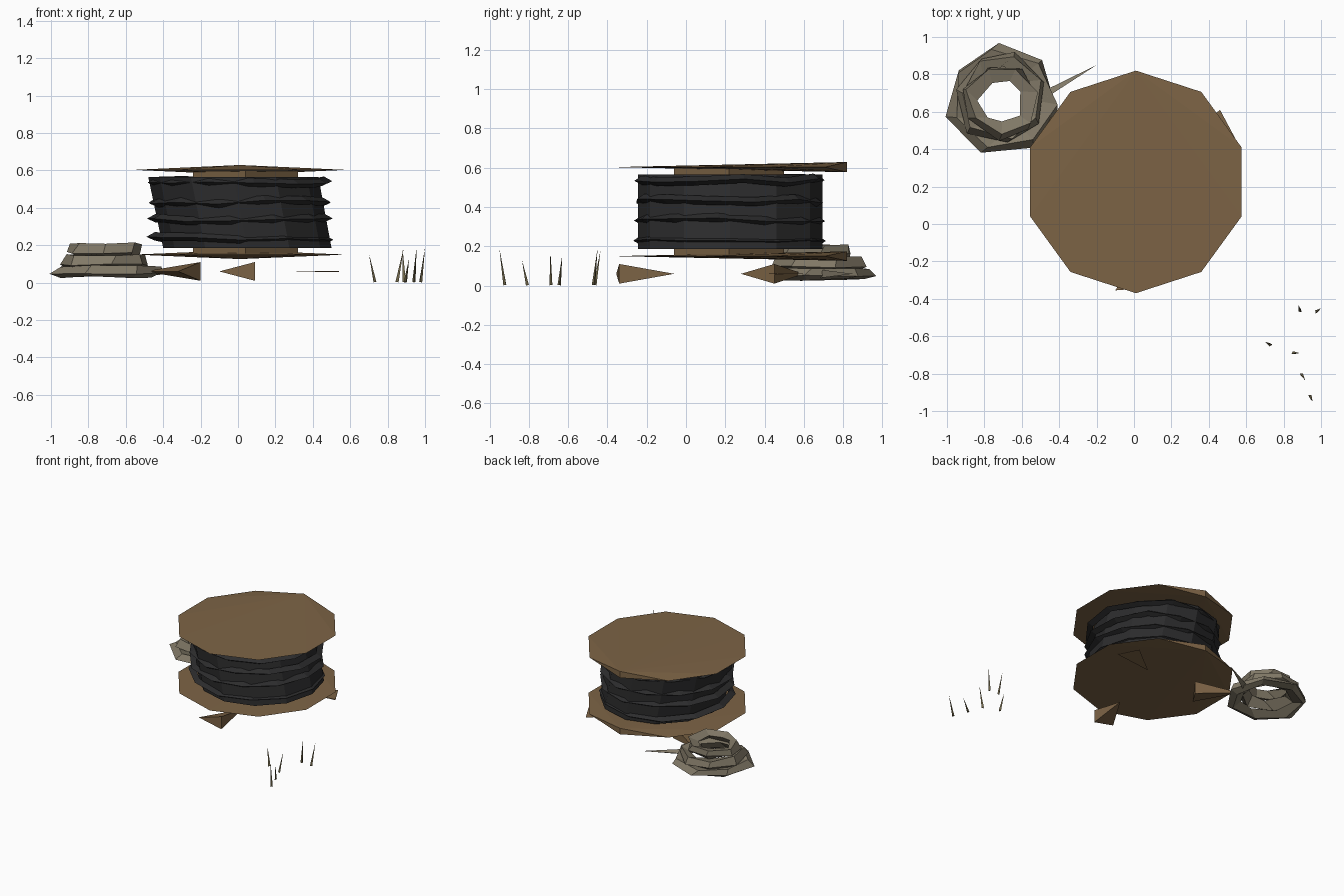
import bpy
import random
from math import sin, cos, pi, tau
from mathutils import Vector

random.seed(4)
cube = bpy.data.objects.get("Cube")
if cube:
    bpy.data.objects.remove(cube)


def material(name, rgb):
    m = bpy.data.materials.new(name)
    m.use_nodes = True
    m.diffuse_color = (*rgb, 1)
    m.node_tree.nodes["Principled BSDF"].inputs["Base Color"].default_value = (*rgb, 1)
    return m


wood = material("brown wood", (0.205, 0.127, 0.06))
cable = material("black cable", (0.025, 0.025, 0.026))
hemp = material("grey hemp", (0.22, 0.19, 0.135))
straw = material("dry straw", (0.17, 0.14, 0.07))


def build(name, verts, faces, mat):
    me = bpy.data.meshes.new(name)
    me.from_pydata(verts, [], faces)
    me.materials.append(mat)
    ob = bpy.data.objects.new(name, me)
    bpy.context.collection.objects.link(ob)
    bpy.context.view_layer.objects.active = ob
    bpy.ops.object.mode_set(mode='EDIT')
    bpy.ops.mesh.select_all(action='SELECT')
    bpy.ops.mesh.normals_make_consistent(inside=False)
    bpy.ops.object.mode_set(mode='OBJECT')
    return ob


def loop(cx, cy, rx, ry, z, n, turn=0.0):
    return [Vector((cx + rx * cos(tau * i / n + turn), cy + ry * sin(tau * i / n + turn), z))
            for i in range(n)]


def loft(name, loops, mat, closed=False):
    """Skin a list of equal loops; closed wraps into a ring, otherwise the ends are capped."""
    n, k = len(loops[0]), len(loops)
    faces = []
    for a in range(k if closed else k - 1):
        b = (a + 1) % k
        for i in range(n):
            j = (i + 1) % n
            faces.append((a * n + i, a * n + j, b * n + j, b * n + i))
    if not closed:
        faces += [tuple(range(n)), tuple(range((k - 1) * n, k * n))]
    return build(name, [v for l in loops for v in l], faces, mat)


# Flanges: decagons that thicken towards the single back corner
def flange(name, z, half):
    rim = loop(0.01, 0.225, 0.595, 0.595, z, 10, pi / 2)
    back = rim[0]
    up, down = Vector((0, 0, half)), Vector((0, 0, -half))
    verts = [back + up] + rim[1:] + [back + down]
    faces = [(0, i, i + 1) for i in range(1, 9)] + [(10, i + 1, i) for i in range(1, 9)]
    faces += [(0, 10, 1), (0, 9, 10)]
    build(name, verts, faces, wood)


flange("top_flange", 0.603, 0.026)
flange("bottom_flange", 0.15, 0.024)

# Square hub joining the flanges
loft("hub", [loop(0.04, 0.22, 0.28, 0.28, z, 4) for z in (0.145, 0.6)], wood)

# Leaning cable drum with jagged windings
loft("cable_drum", [loop(0.05, 0.225, 0.45, 0.47, 0.185, 12),
                    loop(-0.025, 0.225, 0.455, 0.47, 0.565, 12)], cable)
for w, z in enumerate((0.235, 0.335, 0.43, 0.535)):
    n = 12
    turn = w * 0.4
    outer = loop(0.01, 0.222, 0.5, 0.49, z, n, turn)
    upper = loop(0.01, 0.222, 0.455, 0.455, z + 0.025, n, turn)
    lower = loop(0.01, 0.222, 0.455, 0.455, z - 0.02, n, turn)
    for i in range(n):
        shift = Vector((0, 0, random.uniform(-0.012, 0.012)))
        for ring in (outer, upper, lower):
            ring[i] += shift
    loft(f"cable_winding_{w + 1}", [outer, upper, lower], cable, True)

# Rope pile: three stacked uneven loops
for name, cx, cy, r, inner, z0, z1, turn in (
        ("rope_bottom_loop", -0.70, 0.66, 0.31, 0.19, 0.03, 0.09, 0.75),
        ("rope_middle_loop", -0.71, 0.67, 0.25, 0.16, 0.075, 0.15, 0.3),
        ("rope_top_loop", -0.71, 0.66, 0.205, 0.115, 0.14, 0.21, 0.1)):
    n = 7
    rings = [loop(cx, cy, r, r, z0 + 0.02, n, turn),
             loop(cx, cy, r * 0.9, r * 0.9, z1, n, turn + 0.1),
             loop(cx, cy, inner, inner, z1 - 0.02, n, turn + 0.2),
             loop(cx, cy, r * 0.8, r * 0.8, z0, n, turn)]
    for ring in rings:
        for v in ring:
            v += Vector((random.uniform(-0.02, 0.02), random.uniform(-0.02, 0.02),
                         random.uniform(-0.006, 0.006)))
    loft(name, rings, hemp, True)


def spike(name, base, tip, r, mat):
    """Thin three-sided spike from base to tip."""
    base, tip = Vector(base), Vector(tip)
    q = (tip - base).to_track_quat('Z', 'Y')
    verts = [base + q @ v for v in loop(0, 0, r, r, 0, 3)] + [tip]
    build(name, verts, [(0, 1, 2), (0, 1, 3), (1, 2, 3), (2, 0, 3)], mat)


spike("rope_tail", (-0.47, 0.69, 0.06), (-0.2, 0.85, 0.06), 0.025, hemp)


# Chocks: a vertical edge tapering to two side points
def chock(name, edge, a, b, half=0.05):
    z = 0.06
    verts = [(*edge, z - half), (*edge, z + half), (*a, z), (*b, z)]
    build(name, verts, [(0, 1, 2), (0, 3, 1), (0, 2, 3), (1, 3, 2)], wood)


chock("front_chock", (0.09, -0.34), (-0.1, -0.355), (0.08, -0.06))
chock("right_chock", (-0.2, 0.45), (-0.32, 0.28), (-0.5, 0.6))
chock("left_chock", (0.54, 0.46), (0.46, 0.61), (0.22, 0.42), 0.003)

# Grass blades
for i, (x, y, dx, dy, h) in enumerate((
        (0.73, -0.645, -0.03, 0.015, 0.155), (0.85, -0.69, 0.035, 0.0, 0.18),
        (0.89, -0.465, -0.01, 0.03, 0.18), (0.895, -0.805, 0.02, -0.03, 0.13),
        (0.94, -0.92, 0.015, -0.03, 0.19), (0.975, -0.47, 0.025, 0.02, 0.19))):
    spike(f"grass_blade_{i + 1}", (x, y, 0.003), (x + dx, y + dy, h), 0.01, straw)
